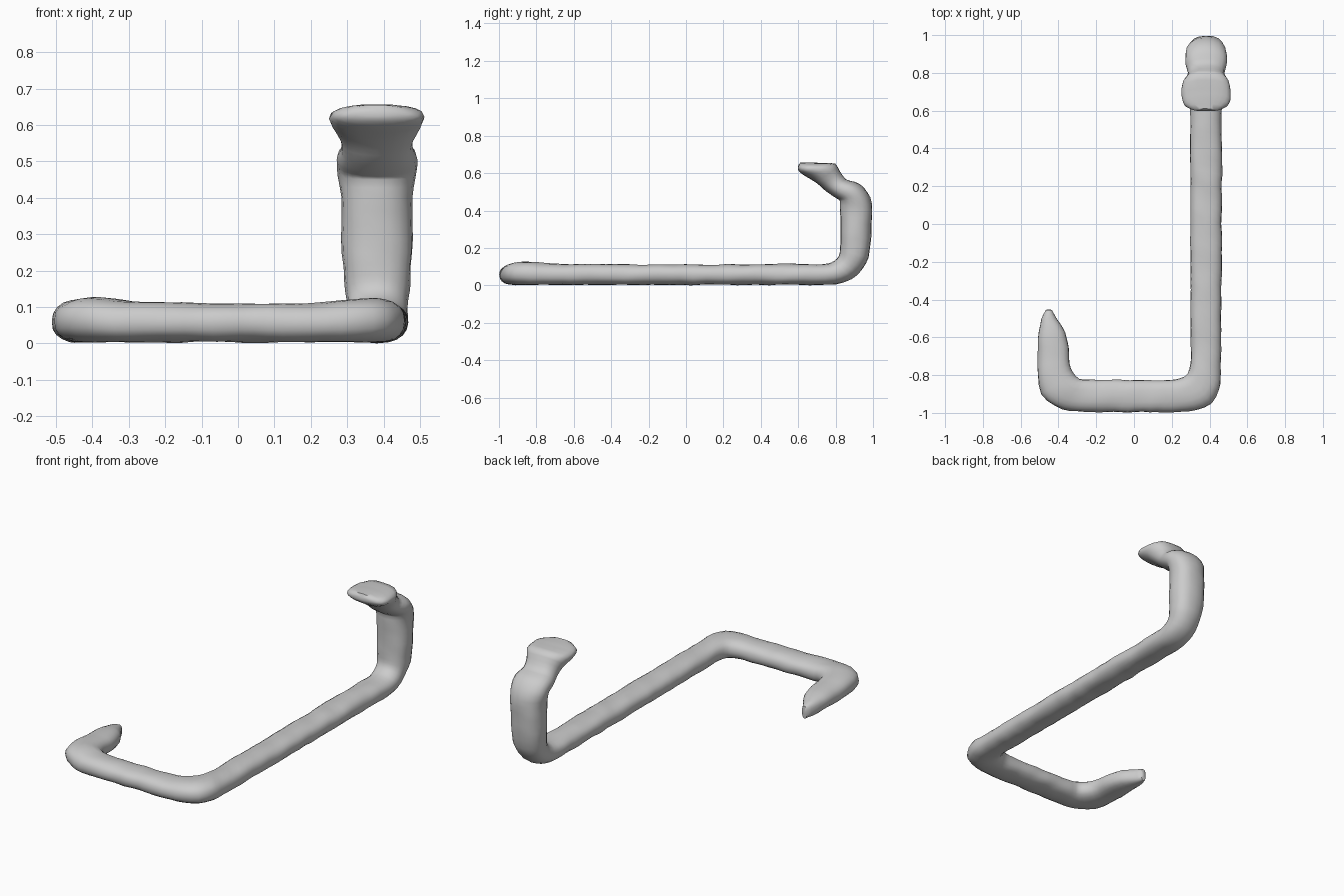
import bpy
import bmesh
from math import cos, sin, tau, copysign
from mathutils import Vector, noise

cube = bpy.data.objects.get("Cube")
if cube:
    bpy.data.objects.remove(cube, do_unlink=True)

SIDES = 20
STEP = 0.035
LUMP = 0.005
NECK_X = 0.382

# Body lying on the floor: outer x, outer y, inner x, inner y, top height
FLOOR = [
    (-0.465, -0.455, -0.435, -0.455, 0.07),
    (-0.49, -0.50, -0.41, -0.50, 0.09),
    (-0.505, -0.57, -0.365, -0.57, 0.105),
    (-0.51, -0.65, -0.345, -0.65, 0.11),
    (-0.51, -0.80, -0.34, -0.74, 0.12),
    (-0.49, -0.90, -0.32, -0.79, 0.125),
    (-0.42, -0.965, -0.29, -0.82, 0.125),
    (-0.34, -0.99, -0.25, -0.825, 0.115),
    (0.20, -0.995, 0.20, -0.825, 0.11),
    (0.33, -0.985, 0.25, -0.815, 0.118),
    (0.41, -0.95, 0.285, -0.79, 0.125),
    (0.45, -0.88, 0.30, -0.74, 0.125),
    (0.46, -0.78, 0.30, -0.65, 0.115),
    (0.466, 0.70, 0.297, 0.70, 0.113),
]

# Raised neck and head: back y, back z, front y, front z, half width
RAISED = [
    (0.80, 0.005, 0.765, 0.115, 0.083),
    (0.885, 0.035, 0.795, 0.13, 0.083),
    (0.945, 0.09, 0.815, 0.155, 0.085),
    (0.975, 0.15, 0.822, 0.19, 0.09),
    (0.99, 0.25, 0.825, 0.25, 0.096),
    (0.995, 0.40, 0.825, 0.40, 0.098),
    (0.985, 0.47, 0.825, 0.45, 0.105),
    (0.95, 0.525, 0.815, 0.46, 0.11),
    (0.90, 0.555, 0.79, 0.475, 0.108),
    (0.855, 0.568, 0.75, 0.505, 0.097),
    (0.825, 0.61, 0.72, 0.53, 0.102),
    (0.80, 0.652, 0.67, 0.565, 0.125),
    (0.72, 0.655, 0.63, 0.59, 0.13),
    (0.66, 0.656, 0.605, 0.61, 0.115),
    (0.61, 0.655, 0.598, 0.625, 0.065),
]


def floor_ring(ox, oy, ix, iy, top):
    """Centre, upward half axis, outward half axis."""
    outer, inner = Vector((ox, oy, 0)), Vector((ix, iy, 0))
    mid = (top + 0.003) / 2
    return ((outer + inner) / 2 + Vector((0, 0, mid)),
            Vector((0, 0, mid - 0.003)), (outer - inner) / 2)


def raised_ring(by, bz, fy, fz, half):
    back, front = Vector((NECK_X, by, bz)), Vector((NECK_X, fy, fz))
    return (back + front) / 2, (front - back) / 2, Vector((half, 0, 0))


def refine(rings):
    """Smoothly interpolate the rings, spaced by the length of the path."""
    times = [0.0]
    for a, b in zip(rings, rings[1:]):
        times.append(times[-1] + (b[0] - a[0]).length)
    last = len(rings) - 1

    def slope(i, k):
        a, b = max(i - 1, 0), min(i + 1, last)
        return (rings[b][k] - rings[a][k]) / (times[b] - times[a])

    dense = []
    for i in range(last):
        span = times[i + 1] - times[i]
        count = max(2, round(span / STEP))
        for j in range(count):
            t = j / count
            h = t * t * (3 - 2 * t)
            g0, g1 = t * (1 - t) ** 2 * span, t * t * (t - 1) * span
            dense.append([rings[i][k] * (1 - h) + rings[i + 1][k] * h
                          + slope(i, k) * g0 + slope(i + 1, k) * g1
                          for k in range(3)])
    dense.append(rings[-1])
    return dense


def rounded(value):
    """Slightly squared circle, for a body that rests flat."""
    return copysign(abs(value) ** 0.85, value)


def build_snake():
    bm = bmesh.new()
    rings = [floor_ring(*r) for r in FLOOR] + [raised_ring(*r) for r in RAISED]
    loops = []
    for centre, up, out in refine(rings):
        loop = []
        for s in range(SIDES):
            a = tau * s / SIDES
            offset = up * rounded(sin(a)) + out * rounded(cos(a))
            point = centre + offset
            # Gentle hand-moulded lumps
            point += offset.normalized() * noise.noise(point * 14) * LUMP
            point.z = max(point.z, 0)
            loop.append(bm.verts.new(point))
        loops.append(loop)
    for a, b in zip(loops, loops[1:]):
        for s in range(SIDES):
            n = (s + 1) % SIDES
            bm.faces.new((a[s], a[n], b[n], b[s]))
    # Rounded ends at the tail tip and the snout
    for loop, before in ((loops[0], loops[1]), (loops[-1], loops[-2])):
        mid = sum((v.co for v in loop), Vector()) / SIDES
        inner = sum((v.co for v in before), Vector()) / SIDES
        tip = bm.verts.new(mid + (mid - inner).normalized() * 0.004)
        for s in range(SIDES):
            bm.faces.new((loop[s], loop[(s + 1) % SIDES], tip))
    bmesh.ops.recalc_face_normals(bm, faces=bm.faces)
    mesh = bpy.data.meshes.new("snake_body")
    bm.to_mesh(mesh)
    bm.free()
    obj = bpy.data.objects.new("snake_body", mesh)
    bpy.context.collection.objects.link(obj)
    return obj


# Plain grey clay
colour = (0.6, 0.6, 0.6, 1)
clay = bpy.data.materials.new("light_grey")
clay.use_nodes = True
clay.diffuse_color = colour
clay.node_tree.nodes["Principled BSDF"].inputs["Base Color"].default_value = colour

snake = build_snake()
snake.data.materials.append(clay)
bpy.ops.object.select_all(action="DESELECT")
snake.select_set(True)
bpy.context.view_layer.objects.active = snake
bpy.ops.object.shade_smooth_by_angle(angle=0.9)
